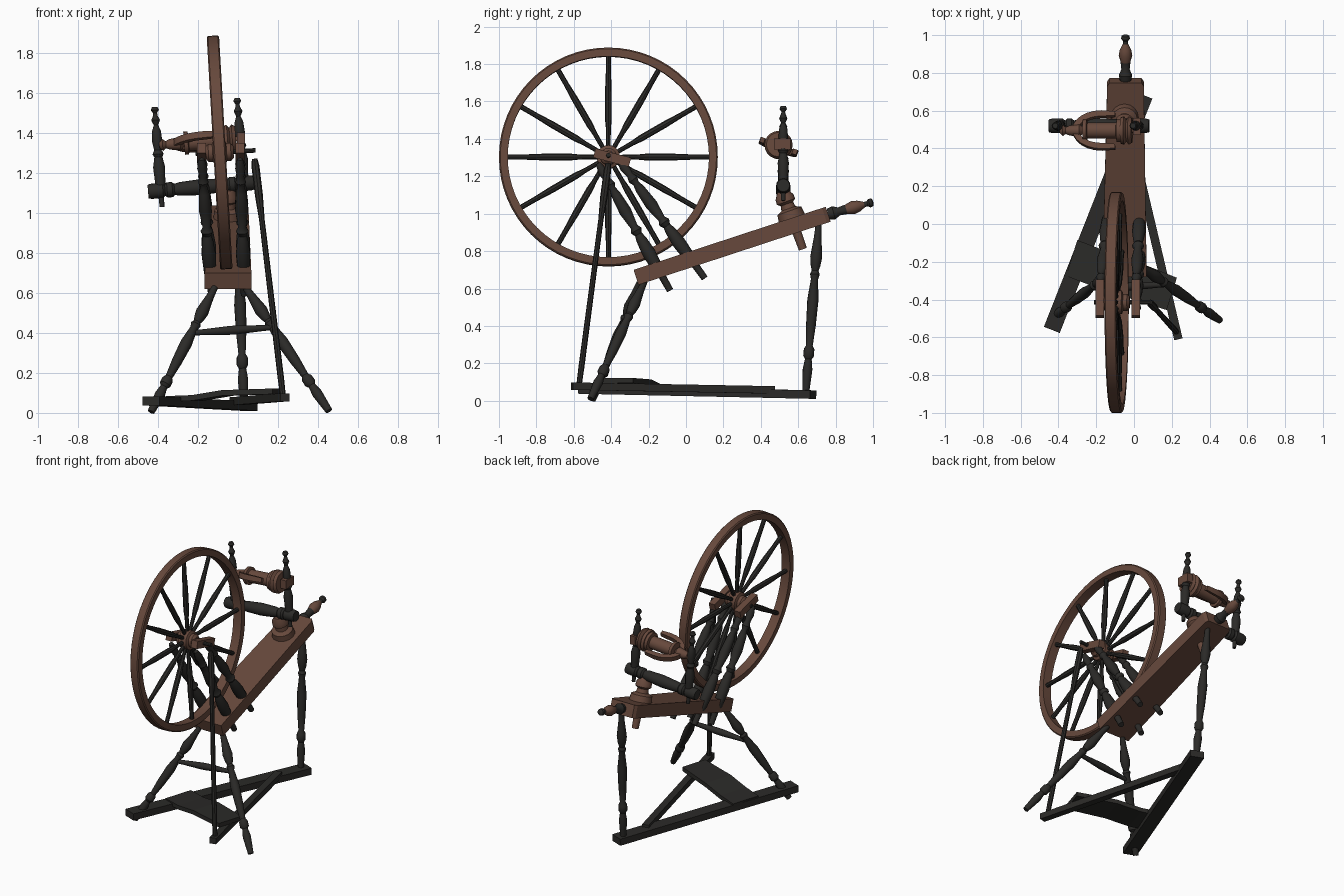
import bpy, math
from mathutils import Vector as V

if "Cube" in bpy.data.objects:
    bpy.data.objects.remove(bpy.data.objects["Cube"])


def material(name, col):
    m = bpy.data.materials.new(name)
    m.diffuse_color = (*col, 1)
    m.use_nodes = True
    m.node_tree.nodes["Principled BSDF"].inputs["Base Color"].default_value = m.diffuse_color
    return m


BROWN = material("warm_brown_wood", (0.135, 0.066, 0.045))
DARK = material("dark_wood", (0.024, 0.023, 0.021))


def make(name, verts, faces, mat, smooth=True):
    me = bpy.data.meshes.new(name)
    me.from_pydata(verts, [], faces)
    me.materials.append(mat)
    ob = bpy.data.objects.new(name, me)
    bpy.context.collection.objects.link(ob)
    bpy.ops.object.select_all(action='DESELECT')
    ob.select_set(True)
    bpy.context.view_layer.objects.active = ob
    bpy.ops.object.mode_set(mode='EDIT')
    bpy.ops.mesh.select_all(action='SELECT')
    bpy.ops.mesh.normals_make_consistent(inside=False)
    bpy.ops.object.mode_set(mode='OBJECT')
    if smooth:
        bpy.ops.object.shade_smooth_by_angle(angle=math.radians(35))
    return ob


def lathe(name, p, q, prof, mat, sides=12, ring=False):
    """Turned part from p to q; prof = (fraction along, radius)."""
    p, q = V(p), V(q)
    rot = (q - p).to_track_quat('Z', 'Y')
    verts, faces, n = [], [], len(prof)
    for t, r in prof:
        for k in range(sides):
            a = math.tau * k / sides
            verts.append(p.lerp(q, t) + rot @ V((r * math.cos(a), r * math.sin(a), 0)))
    for i in range(n if ring else n - 1):
        j = (i + 1) % n
        for k in range(sides):
            l = (k + 1) % sides
            faces.append((i * sides + k, i * sides + l, j * sides + l, j * sides + k))
    if not ring:
        faces += [tuple(range(sides)), tuple(range((n - 1) * sides, n * sides))]
    return make(name, verts, faces, mat)


def sweep(name, stations, mat, smooth=False):
    """Rectangular bar through stations of (centre, half width vector, half height vector)."""
    verts, faces = [], []
    for c, w, h in stations:
        c, w, h = V(c), V(w), V(h)
        verts += [c - w - h, c + w - h, c + w + h, c - w + h]
    n = len(stations)
    for i in range(n - 1):
        for k in range(4):
            l = (k + 1) % 4
            faces.append((4 * i + k, 4 * i + l, 4 * i + 4 + l, 4 * i + 4 + k))
    faces += [(0, 1, 2, 3), tuple(range(4 * n - 4, 4 * n))]
    return make(name, verts, faces, mat, smooth)


def beam(name, p, q, w, h, mat):
    d = (V(q) - V(p)).normalized()
    side = d.cross(V((0, 0, 1))).normalized()
    up = side.cross(d)
    return sweep(name, [(p, side * w / 2, up * h / 2), (q, side * w / 2, up * h / 2)], mat)


LEG = [(0, .016), (.08, .02), (.14, .026), (.2, .032), (.25, .026), (.28, .018), (.3, .026),
       (.33, .019), (.45, .03), (.6, .026), (.72, .018), (.74, .028), (.78, .029), (.8, .018),
       (.86, .026), (.93, .022), (1, .018)]
POST = [(0, .018), (.12, .02), (.16, .03), (.3, .036), (.4, .028), (.44, .02), (.47, .032),
        (.5, .02), (.62, .033), (.75, .026), (.8, .017), (.83, .027), (.87, .018),
        (.93, .026), (1, .014)]
MAIDEN = [(0, .012), (.12, .014), (.13, .024), (.3, .027), (.4, .03), (.5, .02), (.53, .028),
          (.57, .018), (.66, .026), (.76, .022), (.82, .011), (.87, .022), (.91, .012),
          (.94, .01), (.97, .02), (1, .014)]

# Drive wheel, leaning slightly to the left
C = V((-.092, -.415, 1.303))
axle = V((1, 0, .058)).normalized()
up = V((-.058, 0, 1)).normalized()
lathe("wheel_rim", C - axle * .031, C + axle * .031,
      [(0, .538), (0, .578), (.1, .585), (.9, .585), (1, .578), (1, .538)], BROWN, 64, True)
lathe("wheel_hub", C - axle * .07, C + axle * .07,
      [(0, .03), (.1, .045), (.25, .045), (.3, .062), (.7, .062), (.75, .045), (.9, .045), (1, .03)],
      BROWN, 20)
for k in range(12):
    a = math.tau * k / 12
    d = up * math.cos(a) + V((0, 1, 0)) * math.sin(a)
    lathe(f"spoke_{k + 1}", C + d * .05, C + d * .548,
          [(0, .012), (.2, .013), (.3, .018), (.6, .018), (.8, .014), (1, .014)], DARK, 8)
lathe("axle", C - axle * .12, C + axle * .18, [(0, .012), (1, .012)], DARK, 10)

# Sloping bed
tilt = math.atan2(.337, 1.03)
along = V((0, math.cos(tilt), math.sin(tilt)))
normal = V((0, -math.sin(tilt), math.cos(tilt)))
low, high = V((-.05, -.267, .66)), V((-.045, .76, .997))
sweep("bed", [(low, (.117, 0, 0), normal * .042), (high - along * .02, (.097, 0, 0), normal * .042),
              (high, (.085, 0, 0), normal * .042)], BROWN)

# Turned handle on the high end
for nm, a, b, pr, m in [
        ("handle_collar", 0, .1, [(0, .03), (.3, .036), (.6, .022), (1, .026)], DARK),
        ("handle_grip", .095, .2, [(0, .024), (.4, .036), (.7, .03), (1, .015)], BROWN),
        ("handle_knob", .195, .25, [(0, .014), (.4, .014), (.6, .024), (.9, .021), (1, .01)], DARK)]:
    hd = V((0, .965, .26))
    lathe(nm, high + hd * a, high + hd * b, pr, m)

# Wheel posts (two each side) and bearing blocks
for side, xt, xb in (("left", -.182, -.132), ("right", .01, .032)):
    lathe(f"front_post_{side}", (xb, -.085, .59), (xt, -.47, 1.27), POST, DARK)
    lathe(f"rear_post_{side}", (xb, .10, .655), (xt, -.36, 1.29), POST, DARK)
    beam(f"bearing_block_{side}", (xt, -.49, 1.325), (xt, -.3, 1.275), .045, .05, BROWN)

# Legs and stretcher
lathe("front_leg_left", (-.115, -.25, .63), (-.435, -.5, .005), LEG, DARK)
lathe("front_leg_right", (.03, -.22, .64), (.455, -.51, .01), LEG, DARK)
lathe("back_leg", (-.005, .71, .95), (.03, .64, .04), LEG, DARK)
lathe("leg_stretcher", (-.23, -.34, .40), (.18, -.32, .428),
      [(0, .013), (.15, .015), (.45, .022), (.55, .022), (.85, .015), (1, .013)], DARK)

# Base bar, treadle and footman
beam("base_bar", (-.435, -.56, .06), (.055, .68, .033), .09, .045, DARK)
beam("treadle_bar", (.235, -.61, .078), (-.02, .47, .058), .045, .04, DARK)
dy = V((.03, .095, 0))
sweep("treadle_board", [((-.33, -.18, .07), dy, (0, 0, .014)), ((-.2, -.23, .075), dy, (0, 0, .014)),
                        ((-.05, -.28, .1), dy, (0, 0, .014)), ((.2, -.37, .108), dy * .9, (0, 0, .014))], DARK)
lathe("footman_rod", (.083, -.415, 1.27), (.228, -.575, .06),
      [(0, .014), (.03, .02), (.15, .02), (.25, .014), (.9, .016), (1, .014)], DARK, 8)

# Tension stem through the bed
lathe("tension_stem", (-.05, .515, 1.12), (-.05, .625, .81),
      [(0, .03), (.1, .05), (.18, .052), (.22, .035), (.3, .04), (.34, .068), (.5, .075),
       (.56, .06), (.565, .026), (1, .022)], BROWN, 16)

# Crossbar carrying the maidens
cross = V((.53, 0, .045))
start = V((-.45, .52, 1.107))
lathe("maiden_crossbar", start, start + cross,
      [(0, .034), (.03, .038), (.14, .038), (.16, .028), (.18, .038), (.23, .038), (.25, .028),
       (.3, .034), (.5, .04), (.7, .034), (.75, .028), (.77, .038), (.82, .038), (.84, .028),
       (.86, .038), (.97, .038), (1, .034)], DARK, 16)
lathe("maiden_left", (-.38, .52, 1.03), (-.417, .52, 1.53), MAIDEN, DARK)
lathe("maiden_right", (.035, .52, 1.07), (-.005, .52, 1.575), MAIDEN, DARK)

# Flyer, bobbin and whorl
fa = V((1, 0, .08)).normalized()
fs = V((0, .94, -.34))
fn = fa.cross(fs).normalized()
fc = V((-.17, .495, 1.357))
lathe("bobbin", fc - fa * .1, fc + fa * .1,
      [(0, .058), (.1, .058), (.12, .042), (.88, .042), (.9, .062), (1, .062)], BROWN, 20)
lathe("whorl", fc + fa * .1, fc + fa * .16,
      [(0, .07), (.3, .075), (.5, .058), (.7, .075), (1, .065)], BROWN, 20)
lathe("flyer_spindle", fc - fa * .225, fc + fa * .2,
      [(0, .012), (.04, .03), (.08, .018), (.12, .026), (.25, .034), (.3, .014), (1, .012)], BROWN)
arc = []
for k in range(13):
    t = math.radians(-90 + 15 * k)
    radial = -fa * math.cos(t) + fs * math.sin(t)
    arc.append((fc - fa * .14 * math.cos(t) + fs * .092 * math.sin(t), radial * .016, fn * .017))
arc.insert(0, (fc + fa * .07 - fs * .092, -fs * .012, fn * .014))
arc.append((fc + fa * .07 + fs * .092, fs * .012, fn * .014))
sweep("flyer_arms", arc, BROWN, True)
# Leather-like bearing on the right maiden
beam("maiden_bearing", (.015, .47, 1.372), (.015, .56, 1.372), .04, .06, BROWN)
